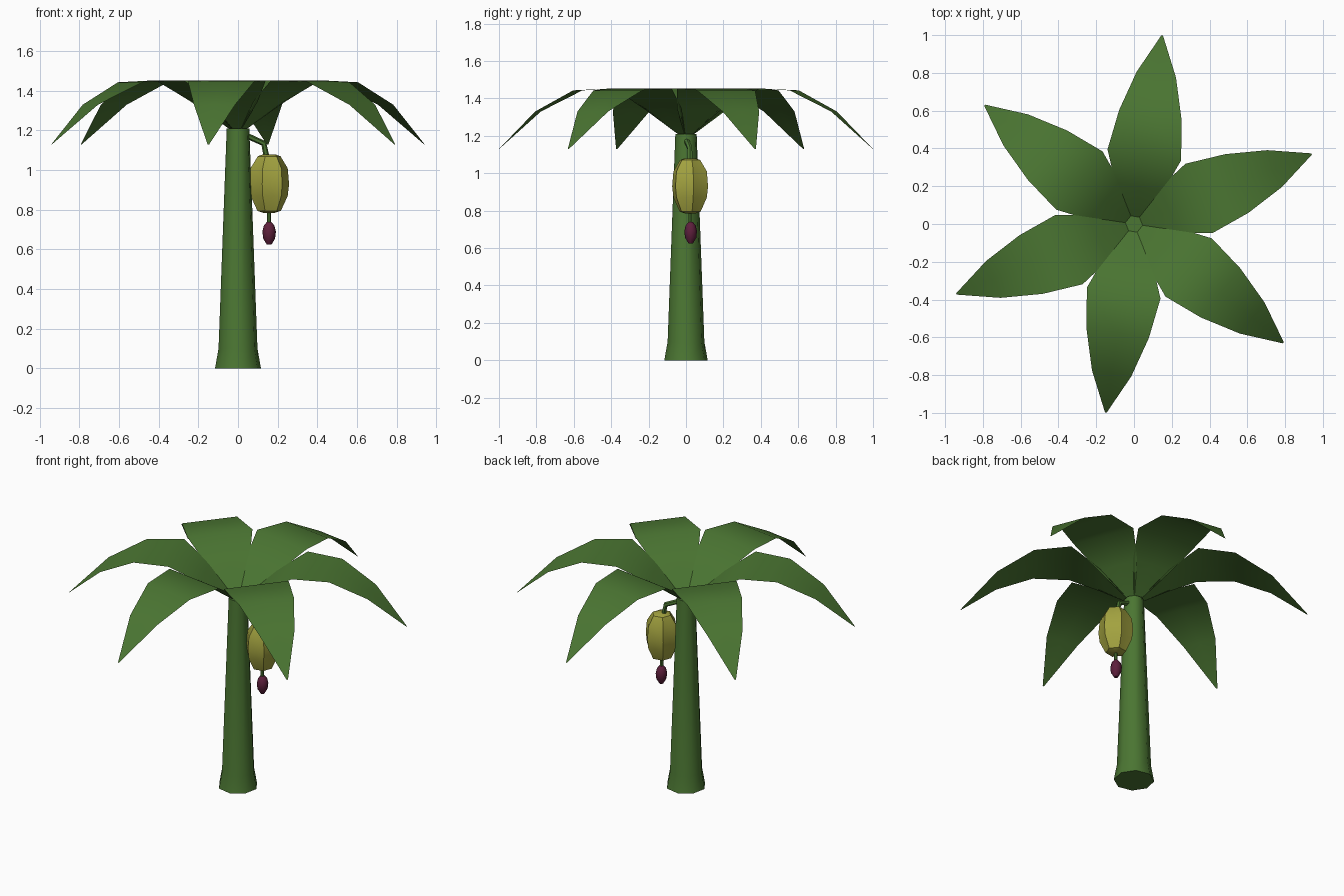
import bpy, bmesh, math
from mathutils import Vector, Matrix

if "Cube" in bpy.data.objects:
    bpy.data.objects.remove(bpy.data.objects["Cube"])


def material(name, rgb):
    m = bpy.data.materials.new(name)
    m.diffuse_color = (*rgb, 1)
    m.use_nodes = True
    m.node_tree.nodes["Principled BSDF"].inputs["Base Color"].default_value = m.diffuse_color
    return m


GREEN = material("leaf green", (0.07, 0.18, 0.032))
YELLOW = material("unripe yellow", (0.36, 0.36, 0.05))
PURPLE = material("bud purple", (0.11, 0.014, 0.045))


def finish(name, bm, mat, angle, recalc=True):
    if recalc:
        bmesh.ops.recalc_face_normals(bm, faces=bm.faces)
    me = bpy.data.meshes.new(name)
    bm.to_mesh(me)
    bm.free()
    me.materials.append(mat)
    ob = bpy.data.objects.new(name, me)
    bpy.context.collection.objects.link(ob)
    bpy.ops.object.select_all(action='DESELECT')
    ob.select_set(True)
    bpy.context.view_layer.objects.active = ob
    bpy.ops.object.shade_smooth_by_angle(angle=math.radians(angle))
    return ob


def skin(bm, rings):
    """Join equal-sized rings of points and cap both ends."""
    loops = [[bm.verts.new(p) for p in r] for r in rings]
    n = len(loops[0])
    for a, b in zip(loops, loops[1:]):
        for i in range(n):
            j = (i + 1) % n
            bm.faces.new((a[i], a[j], b[j], b[i]))
    bm.faces.new(loops[0][::-1])
    bm.faces.new(loops[-1])


def lathe(name, profile, sides, mat, centre=(0, 0), turn=0, groove=1.0, angle=50):
    """Revolve (radius, z); groove shrinks every other column."""
    rings = []
    for r, z in profile:
        ring = []
        for i in range(sides):
            a = math.radians(turn) + math.tau * i / sides
            k = r * (groove if i % 2 == 0 else 1)
            ring.append((centre[0] + k * math.cos(a), centre[1] + k * math.sin(a), z))
        rings.append(ring)
    bm = bmesh.new()
    skin(bm, rings)
    return finish(name, bm, mat, angle)


def tube(name, path, radius, sides, mat):
    pts = [Vector(p) for p in path]
    rings = []
    for i, p in enumerate(pts):
        d = (pts[min(i + 1, len(pts) - 1)] - pts[max(i - 1, 0)]).normalized()
        u = d.cross(Vector((0, 1, 0))).normalized()
        v = d.cross(u)
        rings.append([p + radius * (u * math.cos(math.tau * k / sides) + v * math.sin(math.tau * k / sides))
                      for k in range(sides)])
    bm = bmesh.new()
    skin(bm, rings)
    return finish(name, bm, mat, 50)


# Trunk with flared foot
lathe("trunk", [(0.118, 0), (0.1, 0.1), (0.058, 1.21)], 8, GREEN, turn=11)

# Six drooping leaves: distance out, height, half width
LEAF = [(0.04, 1.21, 0.025), (0.2, 1.345, 0.13), (0.37, 1.453, 0.197),
        (0.585, 1.443, 0.167), (0.8, 1.33, 0.105), (1.01, 1.13, 0.004)]
for k in range(6):
    rot = Matrix.Rotation(math.radians(21.5 + 60 * k), 3, 'Z')
    bm = bmesh.new()
    rows = [[bm.verts.new(rot @ Vector((d, s * w, z))) for s in (-1, 0, 1)] for d, z, w in LEAF]
    for a, b in zip(rows, rows[1:]):
        for i in range(2):
            bm.faces.new((a[i], b[i], b[i + 1], a[i + 1]))
    finish(f"leaf_{k + 1}", bm, GREEN, 60, recalc=False)

# Fruit stalk, running down through the bunch to the bud
tube("fruit_stalk", [(0.03, 0.0, 1.18), (0.13, 0.02, 1.135), (0.147, 0.022, 1.05)], 0.015, 6, GREEN)
tube("bud_stalk", [(0.157, 0.022, 0.82), (0.157, 0.022, 0.71)], 0.01, 6, GREEN)

# Bunch of six fruit with grooves between them
lathe("fruit_bunch", [(0.03, 1.08), (0.058, 1.07), (0.095, 1.01), (0.102, 0.93), (0.095, 0.87), (0.06, 0.795), (0.03, 0.785)],
      12, YELLOW, (0.157, 0.022), turn=-80, groove=0.84, angle=35)

# Purple flower bud
lathe("flower_bud", [(0.012, 0.738), (0.027, 0.72), (0.034, 0.69), (0.03, 0.655), (0.012, 0.625)],
      8, PURPLE, (0.157, 0.025))
